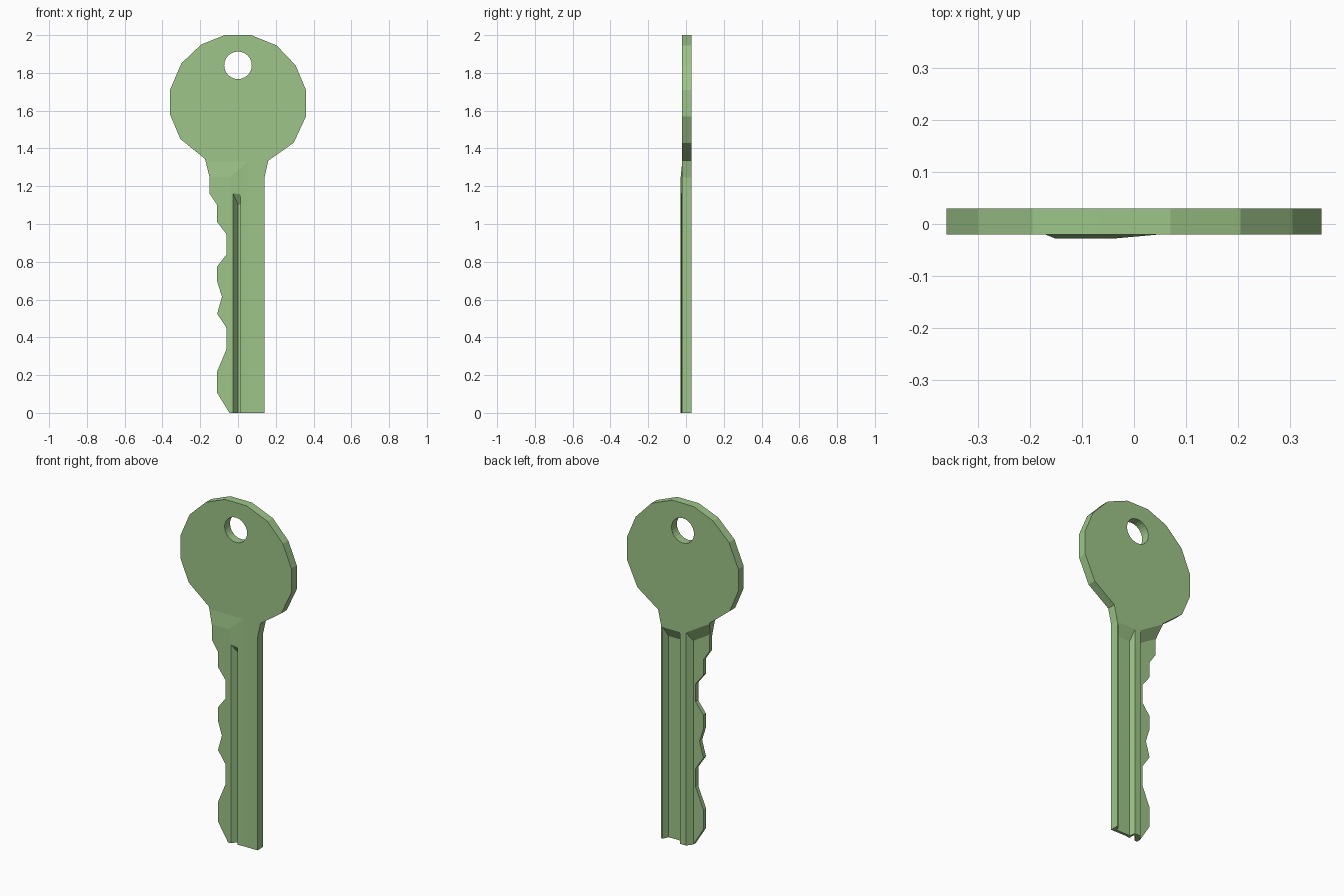
import bpy
import bmesh

cube = bpy.data.objects.get("Cube")
if cube:
    bpy.data.objects.remove(cube, do_unlink=True)

# One flat colour for the whole key
green = bpy.data.materials.new("soft_green")
green.use_nodes = True
colour = (0.34, 0.56, 0.25, 1)
green.diffuse_color = colour
green.node_tree.nodes["Principled BSDF"].inputs["Base Color"].default_value = colour

BACK, FACE, RAISED, FLOOR = 0.03, -0.02, -0.028, -0.004
LOW, HIGH, FAR = -0.1, 2.1, 0.5


def solid(name, start, end):
    """Closed solid between two matching rings of points."""
    bm = bmesh.new()
    first = [bm.verts.new(p) for p in start]
    last = [bm.verts.new(p) for p in end]
    bm.faces.new(first)
    bm.faces.new(last)
    for i in range(len(first)):
        j = (i + 1) % len(first)
        bm.faces.new((first[i], first[j], last[j], last[i]))
    bmesh.ops.recalc_face_normals(bm, faces=bm.faces)
    mesh = bpy.data.meshes.new(name)
    bm.to_mesh(mesh)
    bm.free()
    mesh.materials.append(green)
    obj = bpy.data.objects.new(name, mesh)
    bpy.context.collection.objects.link(obj)
    return obj


def channel(name, section, top):
    """Lengthwise cutter with an (x, y) section and a sloping upper end."""
    return solid(name, [(x, y, LOW) for x, y in section],
                 [(x, y, top(x, y)) for x, y in section])


def carve(target, cutter):
    cutter.hide_render = True
    mod = target.modifiers.new("carve", 'BOOLEAN')
    mod.operation = 'DIFFERENCE'
    mod.solver = 'EXACT'
    mod.object = cutter
    bpy.context.view_layer.objects.active = target
    bpy.ops.object.modifier_apply(modifier=mod.name)
    bpy.data.objects.remove(cutter, do_unlink=True)


# Silhouette in hundredths: faceted bow, then straight spine, then teeth
bow_right = [(7, 200), (20.5, 194.5), (30.5, 184), (36, 171), (36, 157),
             (29.5, 143), (16, 133.5), (14, 124.5)]
teeth = [(14, 0), (-4.5, 0), (-11, 10.5), (-11, 22), (-6, 34), (-6, 45),
         (-11, 52.5), (-8.5, 61.5), (-11, 69.5), (-11, 77.5), (-6, 84),
         (-6, 94.5), (-11, 101), (-11, 110), (-15, 116), (-15, 124.5)]
bow_left = [(-17.5, 134.5), (-30.5, 145), (-36, 158), (-36, 171),
            (-30, 185), (-19.5, 195), (-7, 200)]
outline = [(x / 100, z / 100) for x, z in bow_right + teeth + bow_left]
key = solid("key", [(x, RAISED, z) for x, z in outline],
            [(x, BACK, z) for x, z in outline])

# Front face: thin the spine side, then the bow, leaving a raised toothed side
carve(key, channel("spine_skim", [(-0.04, RAISED), (0.05, FACE), (FAR, FACE),
                                  (FAR, -FAR), (-0.04, -FAR)],
                   lambda x, y: HIGH))
skim = [(RAISED, 1.25), (FACE, 1.33), (FACE, HIGH), (-FAR, HIGH), (-FAR, 1.25)]
carve(key, solid("bow_skim", [(-FAR, y, z) for y, z in skim],
                 [(FAR, y, z) for y, z in skim]))

# Front keyway groove with a sloping upper end
carve(key, channel("front_groove", [(-0.049, -0.058), (0, 0.01),
                                    (0.012, 0.01), (0.012, -0.058)],
                   lambda x, y: 1.12 - 1.6 * y))


# Back channels on either side of the centre ridge
def back_end(x, y):
    return 1.24 + 1.8 * (y - BACK) + 0.6 * max(0, -0.02 - x)


carve(key, channel("back_channel", [(0.145, 0.064), (0.115, FLOOR),
                                    (0.026, FLOOR), (0.01, 0.064)], back_end))
carve(key, channel("tooth_channel", [(0.005, 0.064), (-0.045, FLOOR),
                                     (-0.3, FLOOR), (-0.3, 0.064)], back_end))

# Hanging hole through the bow
bpy.ops.mesh.primitive_cylinder_add(vertices=24, radius=0.073, depth=1,
                                    location=(0, 0, 1.84),
                                    rotation=(1.5708, 0, 0))
hole = bpy.context.object
hole.name = "hanging_hole"
hole.data.materials.append(green)
carve(key, hole)
